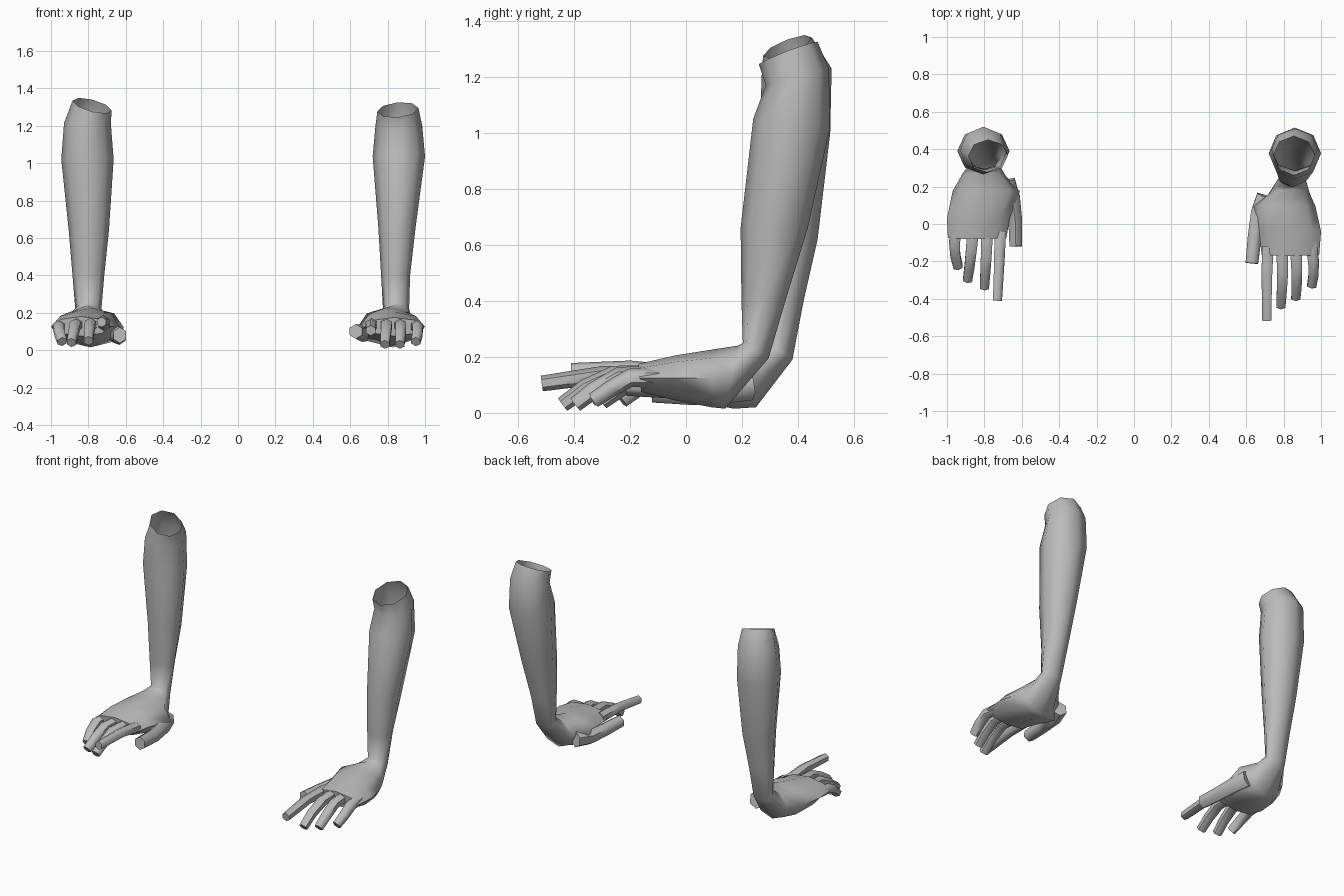
import bpy, bmesh, math
from mathutils import Vector

if "Cube" in bpy.data.objects:
    bpy.data.objects.remove(bpy.data.objects["Cube"])

skin = bpy.data.materials.new("grey_skin")
skin.diffuse_color = (0.5, 0.5, 0.5, 1)
skin.use_nodes = True
skin.node_tree.nodes["Principled BSDF"].inputs["Base Color"].default_value = skin.diffuse_color


def loft(name, rings, cap_start=False, cap_end=True, angle=60):
    """Skin a list of equal-length point rings."""
    bm = bmesh.new()
    loops = [[bm.verts.new(p) for p in r] for r in rings]
    n = len(loops[0])
    for a, b in zip(loops, loops[1:]):
        for i in range(n):
            j = (i + 1) % n
            bm.faces.new((a[i], a[j], b[j], b[i]))
    if cap_start:
        bm.faces.new(loops[0])
    if cap_end:
        bm.faces.new(loops[-1])
    bmesh.ops.recalc_face_normals(bm, faces=bm.faces)
    mesh = bpy.data.meshes.new(name)
    bm.to_mesh(mesh)
    bm.free()
    mesh.materials.append(skin)
    ob = bpy.data.objects.new(name, mesh)
    bpy.context.collection.objects.link(ob)
    bpy.ops.object.select_all(action='DESELECT')
    ob.select_set(True)
    bpy.context.view_layer.objects.active = ob
    bpy.ops.object.shade_smooth_by_angle(angle=math.radians(angle))
    return ob


def section(x0, x1, fy, fz, by, bz, tilt=0.0, n=8):
    """Oval ring between two side limits, a front/top and a back/bottom point."""
    out = []
    for i in range(n):
        t = 2 * math.pi * i / n
        c, s = math.cos(t), math.sin(t)
        dx = (x1 - x0) / 2 * c
        out.append(((x0 + x1) / 2 + dx,
                    (fy + by) / 2 + (fy - by) / 2 * s,
                    (fz + bz) / 2 + (fz - bz) / 2 * s + tilt * dx))
    return out


def digit(name, path, width, thick, n=6):
    """Tapered finger following a path."""
    pts = [Vector(p) for p in path]
    rings = []
    for k, p in enumerate(pts):
        d = (pts[min(k + 1, len(pts) - 1)] - pts[max(k - 1, 0)]).normalized()
        up = Vector((1, 0, 0)).cross(d).normalized()
        side = d.cross(up).normalized()
        f = 1.0 - 0.22 * k / (len(pts) - 1)
        rings.append([p + side * (width * f * math.cos(a)) + up * (thick * f * math.sin(a))
                      for a in (2 * math.pi * (i + 0.5) / n for i in range(n))])
    loft(name, rings, cap_start=True)


# Forearm, wrist and palm as one skin, open at the elbow
loft("right_forearm_and_palm", [section(*r) for r in (
    (.745, .965, .26, 1.245, .47, 1.325, .08),
    (.735, .985, .285, 1.17, .51, 1.23),
    (.72, 1.0, .24, 1.05, .515, 1.02),
    (.75, .95, .195, .66, .435, .66),
    (.765, .92, .198, .40, .355, .40),
    (.775, .915, .203, .25, .295, .195),
    (.72, .94, .185, .24, .14, .015),
    (.64, .97, .10, .227, .09, .02),
    (.67, 1.0, -.04, .205, -.04, .045),
    (.682, .99, -.17, .175, -.16, .075))])

loft("left_forearm_and_palm", [section(*r) for r in (
    (-.885, -.675, .275, 1.275, .45, 1.34, -.25),
    (-.93, -.68, .27, 1.20, .52, 1.23),
    (-.945, -.665, .265, 1.04, .515, 1.0),
    (-.905, -.69, .28, .66, .47, .62),
    (-.885, -.715, .29, .40, .42, .40),
    (-.87, -.73, .295, .25, .38, .19),
    (-.92, -.69, .275, .24, .25, .02),
    (-.97, -.61, .18, .228, .17, .015),
    (-1.0, -.665, .03, .205, .03, .045),
    (-.995, -.682, -.08, .18, -.07, .075))])

# Fingers and thumbs
digits = {
    "right_index_finger": [(.715, -.12, .135), (.71, -.30, .135), (.71, -.515, .105)],
    "right_middle_finger": [(.79, -.12, .135), (.795, -.26, .135), (.79, -.36, .09), (.785, -.44, .03)],
    "right_ring_finger": [(.865, -.12, .135), (.87, -.24, .13), (.87, -.33, .08), (.865, -.395, .03)],
    "right_little_finger": [(.945, -.10, .125), (.96, -.20, .125), (.96, -.27, .085), (.95, -.33, .045)],
    "left_index_finger": [(-.715, -.04, .135), (-.72, -.20, .155), (-.73, -.41, .15)],
    "left_middle_finger": [(-.785, -.04, .135), (-.79, -.17, .14), (-.795, -.26, .10), (-.80, -.34, .05)],
    "left_ring_finger": [(-.86, -.04, .135), (-.87, -.14, .135), (-.88, -.23, .09), (-.89, -.30, .04)],
    "left_little_finger": [(-.95, -.02, .125), (-.96, -.10, .125), (-.955, -.17, .09), (-.94, -.23, .045)],
}
for name, path in digits.items():
    digit(name, path, .036, .036)

digit("right_thumb", [(.70, .15, .10), (.665, .06, .09), (.645, -.07, .095), (.63, -.21, .10)], .05, .05)
digit("left_thumb", [(-.68, .23, .10), (-.65, .14, .085), (-.635, .02, .075), (-.632, -.12, .08)], .05, .055)
